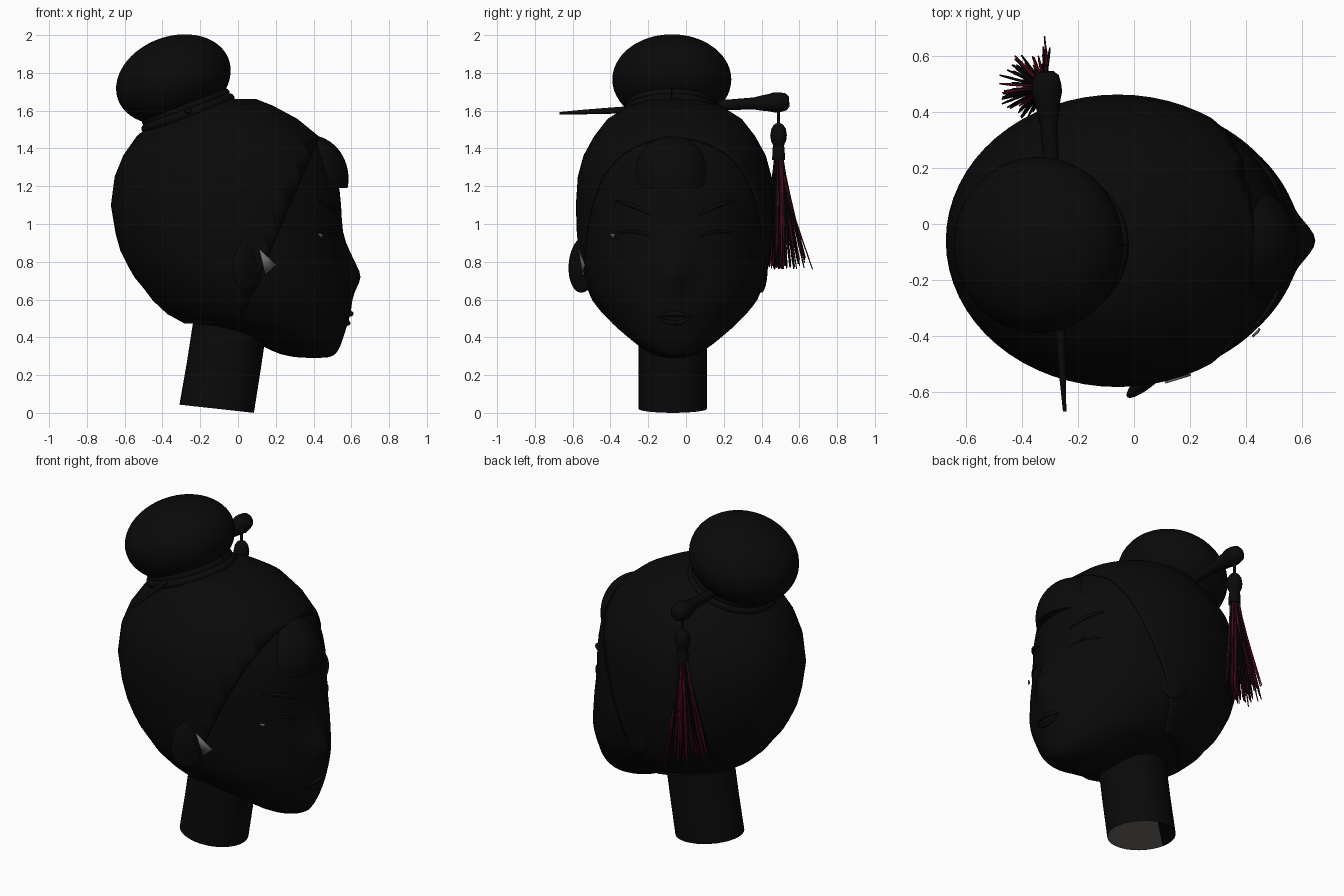
import bpy, bmesh, math, random
from math import sin, cos, pi, radians
from mathutils import Vector, Matrix
from mathutils.bvhtree import BVHTree

random.seed(4)
if "Cube" in bpy.data.objects:
    bpy.data.objects.remove(bpy.data.objects["Cube"])
MID = -0.06  # y of the head's plane of symmetry


def material(name, rgb):
    m = bpy.data.materials.new(name)
    m.use_nodes = True
    m.diffuse_color = (*rgb, 1)
    m.node_tree.nodes["Principled BSDF"].inputs["Base Color"].default_value = (*rgb, 1)
    return m


BLACK = material("soft black", (0.003, 0.003, 0.003))
RED = material("dark red", (0.15, 0.004, 0.018))
GREY = material("warm grey", (0.15, 0.145, 0.135))


def finish(name, bm, *mats, angle=45):
    bmesh.ops.recalc_face_normals(bm, faces=bm.faces)
    mesh = bpy.data.meshes.new(name)
    bm.to_mesh(mesh)
    bm.free()
    ob = bpy.data.objects.new(name, mesh)
    bpy.context.collection.objects.link(ob)
    for m in mats:
        mesh.materials.append(m)
    bpy.ops.object.select_all(action='DESELECT')
    ob.select_set(True)
    bpy.context.view_layer.objects.active = ob
    bpy.ops.object.shade_smooth_by_angle(angle=radians(angle))
    return ob


def loft(bm, rings):
    """Skin a stack of equal point rings and cap both ends."""
    vs = [[bm.verts.new(p) for p in r] for r in rings]
    n = len(vs[0])
    for a, b in zip(vs, vs[1:]):
        for i in range(n):
            j = (i + 1) % n
            bm.faces.new((a[i], a[j], b[j], b[i]))
    bm.faces.new(vs[0][::-1])
    bm.faces.new(vs[-1])


def tube(bm, pts, radii, sides=16, ref=(1, 0.01, 0)):
    """Round tube of varying radius along a path."""
    pts = [Vector(p) for p in pts]
    rings = []
    for i, p in enumerate(pts):
        t = (pts[min(i + 1, len(pts) - 1)] - pts[max(i - 1, 0)]).normalized()
        u = t.cross(Vector(ref)).normalized()
        v = t.cross(u)
        rings.append([p + radii[i] * (u * cos(2 * pi * k / sides) + v * sin(2 * pi * k / sides))
                      for k in range(sides)])
    loft(bm, rings)


def ellipsoid(bm, centre, radii, rot=Matrix.Identity(4)):
    mat = Matrix.Translation(centre) @ rot @ Matrix.Diagonal((*radii, 1))
    bmesh.ops.create_uvsphere(bm, u_segments=48, v_segments=28, radius=1, matrix=mat)


# Head profile: height, back x, front x, half width, nose projection
HEAD = [
    (0.29, 0.34, 0.47, 0.04, 0), (0.305, 0.22, 0.52, 0.12, 0), (0.36, 0.12, 0.545, 0.2, 0),
    (0.42, 0, 0.565, 0.27, 0), (0.47, -0.26, 0.58, 0.33, 0), (0.53, -0.37, 0.59, 0.38, 0.01),
    (0.6, -0.445, 0.595, 0.43, 0.01), (0.66, -0.49, 0.59, 0.455, 0.04), (0.72, -0.54, 0.58, 0.475, 0.09),
    (0.78, -0.575, 0.575, 0.49, 0.06), (0.86, -0.615, 0.565, 0.5, 0.03), (0.95, -0.64, 0.55, 0.51, 0),
    (1.1, -0.665, 0.55, 0.515, 0), (1.25, -0.645, 0.53, 0.505, 0), (1.36, -0.6, 0.49, 0.475, 0),
    (1.46, -0.53, 0.42, 0.42, 0), (1.55, -0.42, 0.31, 0.35, 0), (1.62, -0.29, 0.18, 0.24, 0),
    (1.655, -0.13, 0.09, 0.11, 0)]


def head_ring(z, back, front, half, nose, n=64):
    mid, a = (back + front) / 2, (front - back) / 2
    ring = []
    for i in range(n):
        t = 2 * pi * i / n
        y = half * sin(t)
        bump = nose * math.exp(-(y / 0.075) ** 2) if cos(t) > 0 else 0
        ring.append((mid + a * cos(t) + bump, MID + y, z))
    return ring


bm = bmesh.new()
loft(bm, [head_ring(*row) for row in HEAD])
bmesh.ops.recalc_face_normals(bm, faces=bm.faces)
surface = BVHTree.FromBMesh(bm)
hair_bm = bm.copy()
head = finish("head", bm, BLACK)
head.modifiers.new("smooth", 'SUBSURF').levels = 1

# Combed-back hair: rear shell of the head cut along the sloping hairline
for co, no in (((0.06, 0, 0.6), (1, 0, -0.425)), ((0, 0, 0.48), (0, 0, -1))):
    bmesh.ops.bisect_plane(hair_bm, geom=hair_bm.verts[:] + hair_bm.edges[:] + hair_bm.faces[:],
                           plane_co=co, plane_no=no, clear_outer=True)
hair = finish("combed_hair", hair_bm, BLACK)
shell = hair.modifiers.new("thickness", 'SOLIDIFY')
shell.thickness, shell.offset = 0.008, 1

# Forelock on the brow, cut flat underneath
bm = bmesh.new()
ellipsoid(bm, (0.38, MID - 0.015, 1.24), (0.205, 0.215, 0.23))
cut = bmesh.ops.bisect_plane(bm, geom=bm.verts[:] + bm.edges[:] + bm.faces[:],
                             plane_co=(0, 0, 1.19), plane_no=(0, 0, -1), clear_outer=True)
bmesh.ops.holes_fill(bm, edges=[e for e in cut["geom_cut"] if isinstance(e, bmesh.types.BMEdge)])
finish("forelock", bm, BLACK)

# Neck with a slanted, partly grey underside
bm = bmesh.new()
SIDES = 32
rings = []
for cx, z, slope in ((-0.113, 0.022, -0.11), (-0.075, 0.25, -0.05), (-0.03, 0.55, 0)):
    ring = []
    for k in range(SIDES):
        c, s = cos(2 * pi * k / SIDES), sin(2 * pi * k / SIDES)
        ring.append((cx + 0.197 * c, -0.07 + 0.182 * s, z + slope * 0.197 * c))
    rings.append(ring)
loft(bm, rings)
bmesh.ops.bisect_plane(bm, geom=bm.verts[:] + bm.edges[:] + bm.faces[:],
                       plane_co=(-0.18, 0.01, 0), plane_no=(-1, 1, 0))
bm.normal_update()
for f in bm.faces:
    c = f.calc_center_median()
    f.material_index = int(abs(f.normal.z) > 0.8 and c.z < 0.1 and c.y - c.x < 0.2)
finish("neck", bm, BLACK, GREY)

# Ears: the one on the -y side stands away from the head
for name, x, y, swing in (("ear_outstanding", 0.06, -0.545, 41), ("ear_flat", 0.07, 0.395, -12)):
    bm = bmesh.new()
    rot = Matrix.Rotation(radians(swing), 4, 'Z') @ Matrix.Rotation(radians(12), 4, 'Y')
    ellipsoid(bm, (x, y, 0.785), (0.11, 0.03, 0.15), rot)
    finish(name, bm, BLACK)


# Facial ridges laid on the face surface
def on_face(y, z, lift=0.0):
    hit = surface.ray_cast(Vector((2, y, z)), Vector((-1, 0, 0)))[0]
    return hit + Vector((lift, 0, 0))


def ridge(name, start, end, arch, radius):
    bm = bmesh.new()
    pts, radii = [], []
    for i in range(9):
        t = i / 8
        bow = sin(pi * t)
        pts.append(on_face(start[0] + (end[0] - start[0]) * t,
                           start[1] + (end[1] - start[1]) * t + arch * bow))
        radii.append(radius * (0.3 + 0.7 * bow))
    tube(bm, pts, radii, 8, (0, 0, 1))
    finish(name, bm, BLACK)


for side, label in ((-1, "right"), (1, "left")):
    ridge(label + "_brow", (MID + side * 0.13, 1.05), (MID + side * 0.31, 1.12), 0.01, 0.012)
    ridge(label + "_eyelid", (MID + side * 0.13, 0.93), (MID + side * 0.3, 0.95), 0.02, 0.01)
ridge("upper_lip", (MID - 0.09, 0.51), (MID + 0.09, 0.51), 0.015, 0.014)
ridge("lower_lip", (MID - 0.08, 0.5), (MID + 0.08, 0.5), -0.025, 0.014)


# Grey slivers at one eye and in front of one ear
def sliver(name, pts):
    bm = bmesh.new()
    verts = []
    for x, y, z in pts:
        p, n = surface.find_nearest(Vector((x, y, z)))[:2]
        verts.append(bm.verts.new(p + n * 0.016))
    bm.faces.new(verts)
    ob = finish(name, bm, GREY)
    ob.modifiers.new("plate", 'SOLIDIFY').thickness = 0.008


sliver("eye_glint", [(0.42, -0.4, 0.95), (0.445, -0.37, 0.945), (0.435, -0.38, 0.925)])
sliver("ear_patch", [(0.11, -0.56, 0.87), (0.2, -0.53, 0.785), (0.145, -0.55, 0.73)])

# Bun and the twisted bands at its base
tilt = Matrix.Rotation(radians(-20), 4, 'Y')
bm = bmesh.new()
ellipsoid(bm, (-0.342, MID - 0.015, 1.765), (0.312, 0.315, 0.228), tilt)
finish("hair_bun", bm, BLACK)
bm = bmesh.new()
axis = tilt.to_3x3() @ Vector((0, 0, 1))
for r, lift in ((0.235, -0.015), (0.22, 0.02)):
    centre = Vector((-0.27, MID - 0.015, 1.6)) + axis * lift
    loop = [centre + tilt.to_3x3() @ Vector((r * cos(pi * i / 24), r * sin(pi * i / 24), 0))
            for i in range(49)]
    tube(bm, loop, [0.026] * 49, 10, axis)
finish("bun_bands", bm, BLACK)

# Hairpin: tapered stick swelling into a knob
bm = bmesh.new()
PIN = [(-0.67, 0.006), (-0.55, 0.012), (-0.38, 0.017), (0, 0.024), (0.24, 0.028), (0.36, 0.032),
       (0.4, 0.04), (0.44, 0.046), (0.47, 0.054), (0.5, 0.052), (0.53, 0.045), (0.545, 0.028)]
tube(bm, [(-0.285 - 0.055 * y, y, 1.62 + 0.05 * y) for y, r in PIN], [r for y, r in PIN], 20)
finish("hairpin", bm, BLACK)

# Tassel hanger, bead and cap
TX, TY = -0.32, 0.49
bm = bmesh.new()
DROP = [(1.62, 0.008), (1.535, 0.008), (1.525, 0.025), (1.505, 0.038), (1.47, 0.044), (1.44, 0.04),
        (1.415, 0.028), (1.4, 0.032), (1.34, 0.034)]
tube(bm, [(TX, TY, z) for z, r in DROP], [r for z, r in DROP], 20)
finish("tassel_bead", bm, BLACK)

# Tassel strands fan out away from the head
strands = {"black": bmesh.new(), "red": bmesh.new()}
for i in range(130):
    if i % 5 < 3:
        ang, reach = radians(random.uniform(80, 250)), random.uniform(0.07, 0.17)
    else:
        ang, reach = random.uniform(0, 2 * pi), random.uniform(0.01, 0.06)
    bottom = random.uniform(0.76, 0.82)
    pts = []
    for k in range(6):
        t = k / 5
        r = 0.022 + (reach - 0.022) * t ** 1.2
        pts.append((TX + r * cos(ang), TY + 0.85 * r * sin(ang), 1.37 + (bottom - 1.37) * t))
    tube(strands["red" if i % 3 == 0 else "black"], pts, [0.005] * 5 + [0.003], 5)
# One stray strand swings wide
tube(strands["red"], [(TX, TY, 1.36), (TX + 0.01, 0.56, 1.08), (TX, 0.67, 0.76)],
     [0.006, 0.005, 0.003], 5)
finish("tassel_strands_black", strands["black"], BLACK)
finish("tassel_strands_red", strands["red"], RED)
